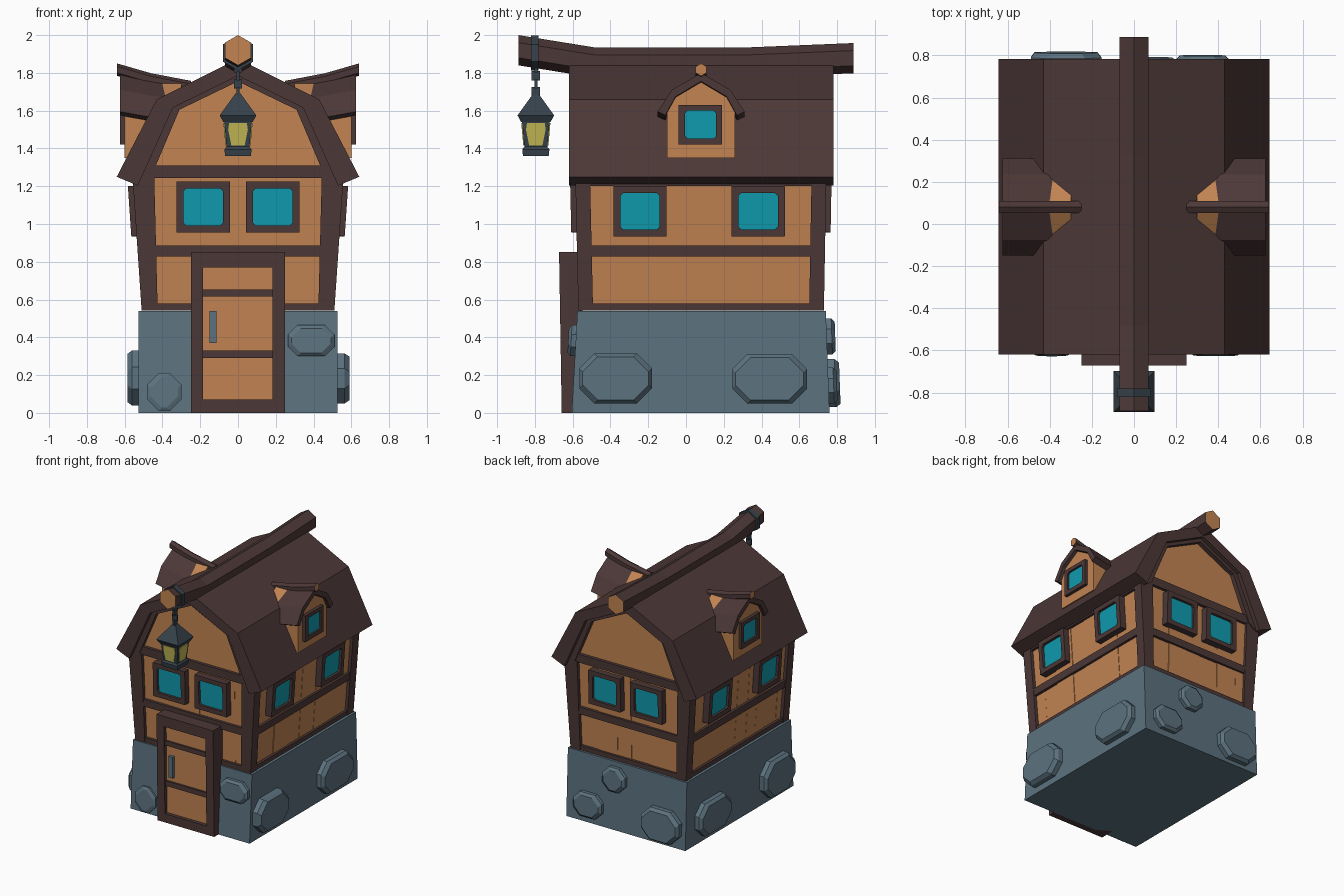
import bpy, bmesh, math, random
from mathutils import Matrix, Vector

if "Cube" in bpy.data.objects:
    bpy.data.objects.remove(bpy.data.objects["Cube"])

random.seed(4)


def material(name, rgb):
    m = bpy.data.materials.new(name)
    m.diffuse_color = (*rgb, 1)
    m.use_nodes = True
    m.node_tree.nodes["Principled BSDF"].inputs["Base Color"].default_value = m.diffuse_color
    return m


WOOD = material("dark wood", (0.072, 0.039, 0.038))
PLANK = material("orange plank", (0.54, 0.23, 0.085))
STONE = material("blue grey stone", (0.107, 0.168, 0.212))
IRON = material("dark iron", (0.037, 0.054, 0.068))
GLASS = material("cyan glass", (0.005, 0.33, 0.43))
GLOW = material("yellow glow", (0.55, 0.48, 0.09))


def loft(name, rings, mat, caps=(None, None)):
    """Skin equal-length rings of points, closing both ends with optional cap colours."""
    bm = bmesh.new()
    vs = [[bm.verts.new(p) for p in r] for r in rings]
    n = len(vs[0])
    for a, b in zip(vs, vs[1:]):
        for i in range(n):
            j = (i + 1) % n
            bm.faces.new((a[i], a[j], b[j], b[i]))
    mats = [mat]
    for ring, cap in ((vs[0], caps[0]), (vs[-1], caps[1])):
        f = bm.faces.new(ring)
        if cap:
            if cap not in mats:
                mats.append(cap)
            f.material_index = mats.index(cap)
    bmesh.ops.recalc_face_normals(bm, faces=bm.faces)
    me = bpy.data.meshes.new(name)
    bm.to_mesh(me)
    bm.free()
    for m in mats:
        me.materials.append(m)
    ob = bpy.data.objects.new(name, me)
    bpy.context.collection.objects.link(ob)
    return ob


def rect(u0, u1, v0, v1, c=0.0):
    """Rectangle, or chamfered octagon when c is set."""
    if not c:
        return [(u0, v0), (u1, v0), (u1, v1), (u0, v1)]
    return [(u0 + c, v0), (u1 - c, v0), (u1, v0 + c), (u1, v1 - c),
            (u1 - c, v1), (u0 + c, v1), (u0, v1 - c), (u0, v0 + c)]


def wall_limits(z):
    """Half width, front y and back y of the leaning walls at height z."""
    if z < 0.54:
        t = z / 0.54
        return 0.526, -0.605 + 0.03 * t, 0.76 - 0.02 * t
    t = (z - 0.54) / 0.66
    return 0.51 + 0.045 * t, -0.57 - 0.015 * t, 0.73 + 0.012 * t


def on_wall(side, u, z, d):
    """Point on a wall, d outwards; u is x on the gables and y on the sides."""
    hx, yf, yb = wall_limits(z)
    return {"front": (u, yf - d, z), "back": (u, yb + d, z),
            "right": (hx + d, u, z), "left": (-hx - d, u, z)}[side]


def wall_part(name, side, layers, mat, caps=(None, None)):
    return loft(name, [[on_wall(side, u, z, d) for u, z in pts] for pts, d in layers], mat, caps)


def footprint(z, d):
    hx, yf, yb = wall_limits(z)
    return [(x, y, z) for x, y in rect(-hx - d, hx + d, yf - d, yb + d)]


def mirrored(half):
    """Full profile from points on the positive half, top point first."""
    return half + [(-a, b) for a, b in reversed(half) if a > 0]


SIDES = ("front", "back", "right", "left")

# stone base and wall core
loft("stone_base", [footprint(0, 0), footprint(0.539, 0)], STONE)
loft("wall_core", [footprint(0.541, -0.03), footprint(1.27, -0.03)], PLANK)

# corner posts
for sx in (-1, 1):
    for iy, sy in ((1, 1), (2, -1)):
        rings = []
        for z, w in ((0.541, 0.085), (1.25, 0.115)):
            lim = wall_limits(z)
            x, y = sx * lim[0], lim[iy]
            rings.append([(a, b, z) for a, b in rect(x, x - sx * w, y, y + sy * 0.078)])
        loft("corner_post", rings, WOOD)

# wall planks and horizontal rails
for side in SIDES:
    gable = side in ("front", "back")
    u, end = (-0.47, 0.47) if gable else (-0.54, 0.70)
    a, b = u, end
    while u < end - 0.01:
        v = min(end, u + random.uniform(0.09, 0.19))
        d = random.uniform(-0.027, -0.019)
        wall_part("wall_plank", side, [(rect(u, v, 0.55, 1.24), -0.05), (rect(u, v, 0.55, 1.24), d)], PLANK)
        u = v
    rails = [(0.541, 0.578), (0.828, 0.886)] + ([(1.243, 1.31)] if gable else [(1.2, 1.25)])
    for z0, z1 in rails:
        wall_part("wall_rail", side, [(rect(a, b, z0, z1), -0.06), (rect(a, b, z0, z1), -0.004)], WOOD)

# framed windows
for side in SIDES:
    gable = side in ("front", "back")
    z0, z1 = (0.955, 1.225) if gable else (0.935, 1.2)
    for u0 in ((-0.325, 0.043) if gable else (-0.385, 0.24)):
        outer = rect(u0, u0 + 0.283, z0, z1, 0.002)
        inner = rect(u0 + 0.037, u0 + 0.246, z0 + 0.036, z1 - 0.036, 0.015)
        wall_part("window", side, [(outer, -0.05), (outer, 0.028), (inner, 0.028), (inner, 0.008)],
                  WOOD, (None, GLASS))

# raised stones on the base: side, u range, z range, depth
for side, u0, u1, z0, z1, d in (
        ("front", -0.48, -0.30, 0.01, 0.21, 0.025), ("front", 0.265, 0.51, 0.30, 0.465, 0.04),
        ("right", -0.565, -0.18, 0.05, 0.315, 0.065), ("right", 0.245, 0.64, 0.05, 0.31, 0.06),
        ("left", -0.565, -0.18, 0.04, 0.33, 0.06), ("left", 0.245, 0.64, 0.05, 0.31, 0.06),
        ("back", -0.49, -0.155, 0.03, 0.285, 0.06), ("back", 0.2, 0.45, 0.05, 0.24, 0.045),
        ("back", 0.0, 0.2, 0.31, 0.5, 0.045)):
    c = 0.3 * (z1 - z0)
    full = rect(u0, u1, z0, z1, c)
    face = rect(u0 + 0.018, u1 - 0.018, z0 + 0.018, z1 - 0.018, c)
    wall_part("raised_stone", side, [(full, -0.02), (full, d * 0.6), (face, d)], STONE)


# door with frame, crossbars and handle
def door_ring(x0, x1, z0, z1, y):
    return [(x, y - 0.014 * z / 0.85, z) for x, z in rect(x0, x1, z0, z1)]


loft("door", [door_ring(-0.25, 0.25, 0, 0.853, -0.54), door_ring(-0.25, 0.25, 0, 0.853, -0.658),
              door_ring(-0.185, 0.182, 0.07, 0.77, -0.658), door_ring(-0.185, 0.182, 0.07, 0.77, -0.63)],
     WOOD, (None, PLANK))
for z0, z1 in ((0.29, 0.33), (0.615, 0.652)):
    loft("door_crossbar", [door_ring(-0.19, 0.19, z0, z1, y) for y in (-0.62, -0.645)], WOOD)
loft("door_handle", [door_ring(-0.15, -0.115, 0.37, 0.54, y) for y in (-0.625, -0.655)], STONE)


# gable wall, gable trim and gambrel roof slab
def along_y(name, pts, y0, y1, mat):
    return loft(name, [[(x, y, z) for x, z in pts] for y in (y0, y1)], mat)


def shell(outer, inner):
    """Band between two half profiles that run from the peak to the eave."""
    return outer + inner[::-1] + [(-x, z) for x, z in inner[1:]] + [(-x, z) for x, z in outer[:0:-1]]


roof_out = [(0, 1.875), (0.43, 1.66), (0.642, 1.25)]
roof_in = [(0, 1.785), (0.345, 1.615), (0.53, 1.203)]
trim_in = [(0, 1.755), (0.31, 1.605), (0.46, 1.25)]
along_y("gable_wall", mirrored([(0, 1.77), (0.33, 1.61), (0.49, 1.24)]), -0.56, 0.715, PLANK)
along_y("gable_trim", shell(roof_in, trim_in), -0.59, 0.75, WOOD)
along_y("roof", shell(roof_out, roof_in), -0.62, 0.782, WOOD)


# hexagonal beams
def hexagon(r):
    return [(r * math.sin(k * math.pi / 3), r * math.cos(k * math.pi / 3)) for k in range(6)]


loft("ridge_beam", [[(a, y, z + b) for a, b in hexagon(0.08)] for y, z in
                    ((-0.887, 1.92), (-0.485, 1.855), (0.33, 1.855), (0.887, 1.878))],
     WOOD, (PLANK, PLANK))

# dormers on both roof slopes
YC = 0.08
d_out = [(0, 1.80), (0.155, 1.71), (0.23, 1.595)]
d_in = [(0, 1.755), (0.135, 1.675), (0.19, 1.575)]
d_wall = mirrored([(0, 1.76), (0.14, 1.675), (0.18, 1.59), (0.18, 1.35)])
for s in (-1, 1):
    loft("dormer_wall", [[(s * x, YC + y, z) for y, z in d_wall] for x in (0.3, 0.6)], PLANK)
    loft("dormer_roof", [[(s * x, YC + y, z - dz) for y, z in shell(d_out, d_in)]
                         for x, dz in ((0.625, 0), (0.24, 0.07))], WOOD)
    loft("dormer_ridge", [[(s * x, YC + a, z + b) for a, b in hexagon(0.033)]
                          for x, z in ((0.64, 1.817), (0.46, 1.765), (0.25, 1.725))], WOOD, (PLANK, None))
    outer = rect(-0.04, 0.19, 1.42, 1.63, 0.002)
    inner = rect(-0.004, 0.158, 1.453, 1.6, 0.012)
    loft("dormer_window", [[(s * x, y, z) for y, z in pts] for pts, x in
                           ((outer, 0.55), (outer, 0.625), (inner, 0.625), (inner, 0.61))],
         WOOD, (None, GLASS))

# hanging lantern
LY = -0.795


def square_stack(name, levels, mat):
    return loft(name, [[(x, LY + y, z) for x, y in rect(-h, h, -h, h)] for z, h in levels], mat)


square_stack("lantern_base", [(1.36, 0.068), (1.395, 0.072), (1.41, 0.06)], IRON)
square_stack("lantern_body", [(1.40, 0.06), (1.565, 0.075)], IRON)
square_stack("lantern_roof", [(1.54, 0.078), (1.575, 0.097), (1.675, 0.025), (1.69, 0.015)], IRON)
for k in range(4):
    turn = Matrix.Translation((0, LY, 0)) @ Matrix.Rotation(k * math.pi / 2, 4, "Z")
    pane = [(-0.035, 1.415), (0.035, 1.415), (0.052, 1.5), (0.047, 1.535), (-0.047, 1.535), (-0.052, 1.5)]
    loft("lantern_pane", [[turn @ Vector((x, -0.06 - (z - 1.40) * 0.091 - d, z)) for x, z in pane]
                          for d in (-0.004, 0.005)], GLOW)

# chain links and strap round the beam
for k in range(4):
    z = 1.675 + k * 0.042
    a, b = (0.022, 0.008) if k % 2 else (0.008, 0.022)
    loft("chain_link", [[(x, LY + y, h) for x, y in rect(-a, a, -b, b)] for h in (z, z + 0.05)], IRON)
loft("beam_strap", [[(a, y, 1.905 + b) for a, b in hexagon(0.092)] for y in (-0.82, -0.78)], IRON)
